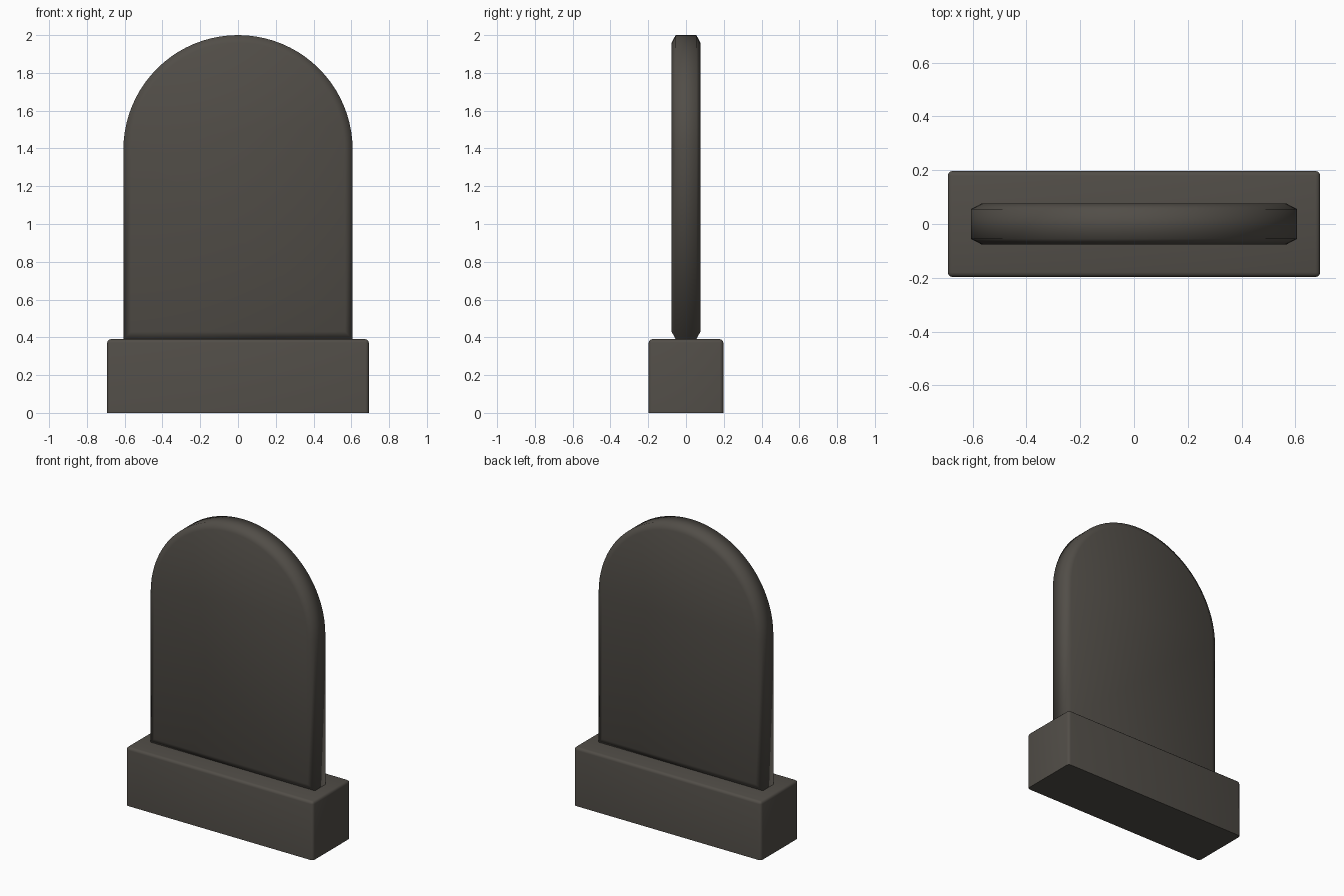
import bpy, bmesh, math

if "Cube" in bpy.data.objects:
    bpy.data.objects.remove(bpy.data.objects["Cube"])

stone = bpy.data.materials.new("dark grey stone")
stone.diffuse_color = (0.083, 0.075, 0.064, 1)
stone.use_nodes = True
stone.node_tree.nodes["Principled BSDF"].inputs["Base Color"].default_value = stone.diffuse_color


def finish(bm, name, angle):
    bmesh.ops.recalc_face_normals(bm, faces=bm.faces[:])
    mesh = bpy.data.meshes.new(name)
    bm.to_mesh(mesh)
    bm.free()
    mesh.materials.append(stone)
    ob = bpy.data.objects.new(name, mesh)
    bpy.context.collection.objects.link(ob)
    bpy.ops.object.select_all(action='DESELECT')
    ob.select_set(True)
    bpy.context.view_layer.objects.active = ob
    bpy.ops.object.shade_smooth_by_angle(angle=math.radians(angle))
    return ob


# Plinth: box with softened edges, sharp underside
bm = bmesh.new()
bmesh.ops.create_cube(bm, size=1)
for v in bm.verts:
    v.co = (v.co.x * 1.385, v.co.y * 0.395, (v.co.z + 0.5) * 0.39)
edges = [e for e in bm.edges if max(v.co.z for v in e.verts) > 0.1]
bmesh.ops.bevel(bm, geom=edges, offset=0.018, segments=3, profile=0.5,
                affect='EDGES')
finish(bm, "plinth", 35)


# Headstone: arched outline, lofted through four rings for the chamfered rim
def outline(inset, y, n=40):
    r = 0.607 - inset
    pts = [(-r, y, 0.39 + inset), (r, y, 0.39 + inset)]
    pts += [(r * math.cos(math.pi * i / n), y, 1.393 + r * math.sin(math.pi * i / n))
            for i in range(n + 1)]
    return pts


bm = bmesh.new()
rings = [[bm.verts.new(p) for p in outline(inset, y)]
         for inset, y in ((0.04, -0.076), (0, -0.055), (0, 0.055), (0.04, 0.076))]
for a, b in zip(rings, rings[1:]):
    for i in range(len(a)):
        j = (i + 1) % len(a)
        bm.faces.new((a[i], a[j], b[j], b[i]))
bm.faces.new(rings[0])
bm.faces.new(rings[-1])
finish(bm, "headstone", 65)
